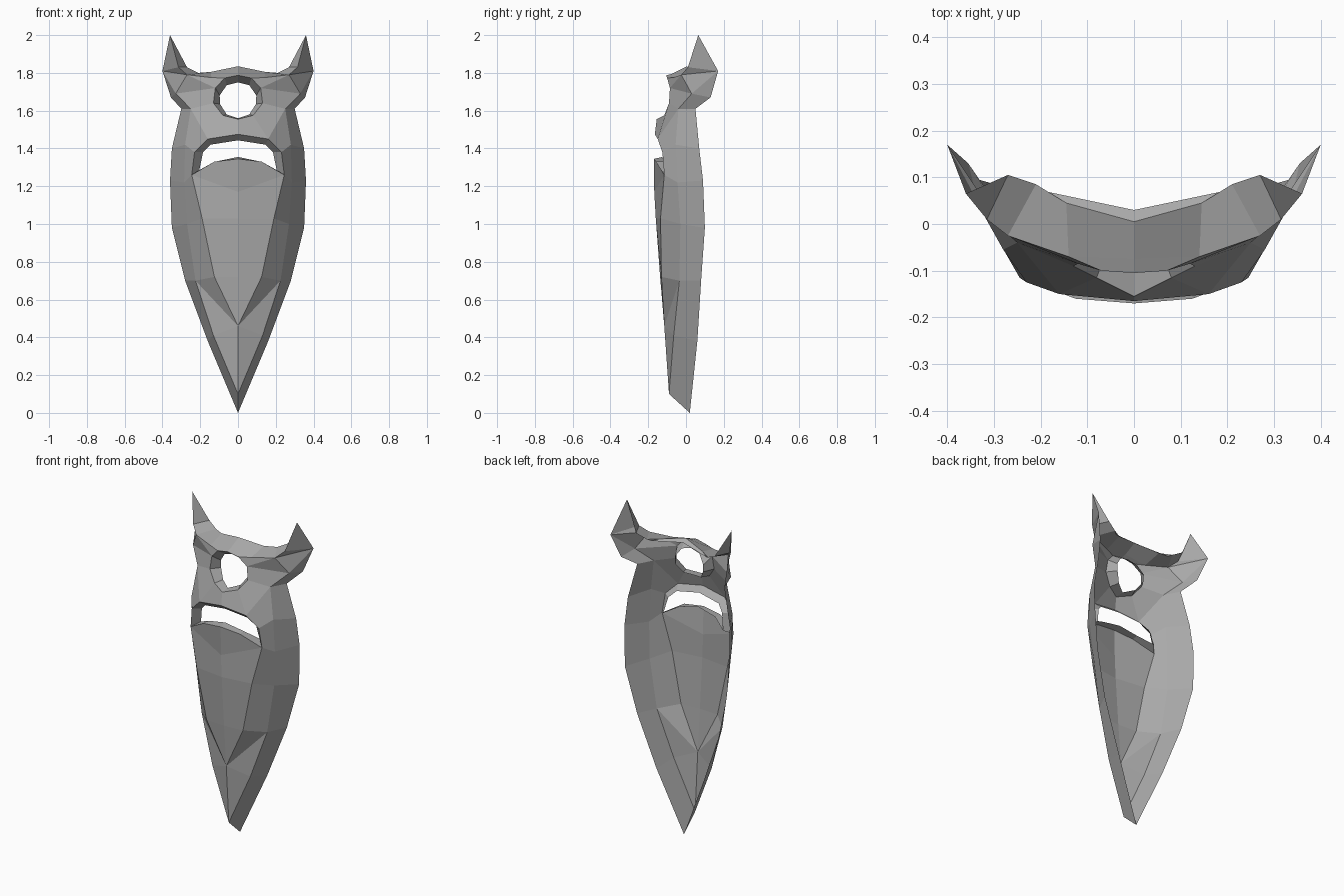
import bpy, bmesh
from mathutils import Vector

default_cube = bpy.data.objects.get("Cube")
if default_cube:
    bpy.data.objects.remove(default_cube)

grey = bpy.data.materials.new("mask_grey")
grey.use_nodes = True
colour = (0.4, 0.4, 0.4, 1)
grey.diffuse_color = colour
grey.node_tree.nodes["Principled BSDF"].inputs["Base Color"].default_value = colour


def build(name, faces):
    """Make one half of a part from corner loops and mirror it across x."""
    bm = bmesh.new()
    for loop in faces:
        corners = list(dict.fromkeys(loop))
        if len(corners) > 2:
            bm.faces.new([bm.verts.new(c) for c in corners])
    bmesh.ops.remove_doubles(bm, verts=bm.verts, dist=0.0005)
    bmesh.ops.recalc_face_normals(bm, faces=bm.faces)
    bm.normal_update()
    facing = sum((f.normal * f.calc_area() for f in bm.faces), Vector())
    if facing.dot(Vector((0.2, -1, 0.3))) < 0:
        bmesh.ops.reverse_faces(bm, faces=bm.faces)
    mesh = bpy.data.meshes.new(name)
    bm.to_mesh(mesh)
    bm.free()
    mesh.materials.append(grey)
    part = bpy.data.objects.new(name, mesh)
    bpy.context.collection.objects.link(part)
    mirror = part.modifiers.new("mirror", "MIRROR")
    mirror.use_clip = True
    return part


def strip(a, b):
    """Faces between two paths; repeated corners collapse to triangles."""
    return [(a[i], a[i + 1], b[i + 1], b[i]) for i in range(len(a) - 1)]


# Shared corners of the left half
chin_tip, jaw_low, jaw = (0, -.09, .1), (.13, -.065, .41), (.225, -.035, .7)
cheek_low, cheek, cheek_top = (.27, -.03, 1), (.285, -.045, 1.22), (.28, -.055, 1.42)
temple, temple_back = (.25, -.04, 1.61), (.3, .05, 1.61)
panel_tip, panel_low, panel_side = (0, -.115, .46), (.125, -.13, .72), (.19, -.135, 1.03)
lip, lip_side, mouth_corner = (0, -.17, 1.345), (.125, -.16, 1.33), (.245, -.115, 1.26)
upper_corner, upper_side, upper_lip = (.23, -.125, 1.38), (.16, -.15, 1.45), (0, -.165, 1.475)
brow, brow_side, brow_end = (0, -.075, 1.795), (.14, -.07, 1.775), (.27, -.025, 1.79)
crown, crown_side, crown_end = (0, .005, 1.835), (.145, .045, 1.805), (.21, .085, 1.8)
horn_front, horn_inner, horn_tip = (.315, .01, 1.83), (.27, .105, 1.83), (.36, .065, 2)
horn_outer, horn_under, horn_low = (.4, .17, 1.81), (.355, .13, 1.67), (.33, .03, 1.69)

# Side walls running from the chin up to the temples
ridge = [chin_tip, jaw_low, jaw, cheek_low, cheek, cheek_top, temple]
back_edge = [(0, .02, 0), (.16, .06, .38), (.28, .08, .7), (.35, .1, .98),
             (.36, .09, 1.23), (.35, .07, 1.4), temple_back]
build("side_wall", strip(ridge, back_edge))

# Lower face: jaw faces around a raised chin panel
build("jaw", strip([chin_tip, jaw_low, jaw, jaw, cheek_low, cheek],
                   [panel_tip, panel_tip, panel_tip, panel_low, panel_side, mouth_corner]))
build("chin_panel", strip([panel_tip, panel_low, panel_side, mouth_corner, lip_side],
                          [panel_tip, (0, -.137, .72), (0, -.16, 1.03), (0, -.168, 1.17), lip]))

# Mouth opening with a recessed rim
mouth = [lip, lip_side, mouth_corner, upper_corner, upper_side, upper_lip]
mouth_inner = [(0, -.125, 1.355), (.12, -.115, 1.33), (.205, -.07, 1.285),
               (.185, -.09, 1.38), (.145, -.115, 1.42), (0, -.13, 1.443)]
build("mouth_rim", strip(mouth, mouth_inner))

# Eye opening with a recessed rim
eye = [(0, -.105, 1.787), (.07, -.1, 1.773), (.12, -.085, 1.72),
       (.13, -.09, 1.64), (.08, -.115, 1.575), (0, -.155, 1.555)]
eye_inner = [(0, -.05, 1.75), (.06, -.045, 1.735), (.097, -.03, 1.68),
             (.095, -.03, 1.635), (.06, -.06, 1.58), (0, -.1, 1.56)]
build("eye_rim", strip(eye, eye_inner))

# Cheeks, nose and forehead
build("cheek", strip([cheek, cheek_top, temple],
                     [mouth_corner, upper_corner, upper_side]))
build("nose", strip([upper_lip, upper_side, temple], eye[:2:-1]))
build("forehead", strip([temple, horn_low, brow_end, brow_side, brow],
                        [eye[3], eye[2], eye[2], eye[1], eye[0]]))

# Crown shelf with a short turned-down lip
crown_edge = [crown_end, crown_side, crown]
build("crown", strip([brow_end, brow_side, brow], crown_edge))
build("crown_lip", strip(crown_edge, [crown_end, (.19, .07, 1.79), (0, .03, 1.815)]))

# Horns, open at the back
build("horn", [(brow_end, crown_end, horn_inner, horn_front),
               (horn_front, horn_inner, horn_tip),
               (horn_front, horn_tip, horn_outer),
               (brow_end, horn_front, horn_outer), (brow_end, horn_outer, horn_low),
               (horn_low, horn_outer, horn_under),
               (temple, horn_low, horn_under, temple_back)])
